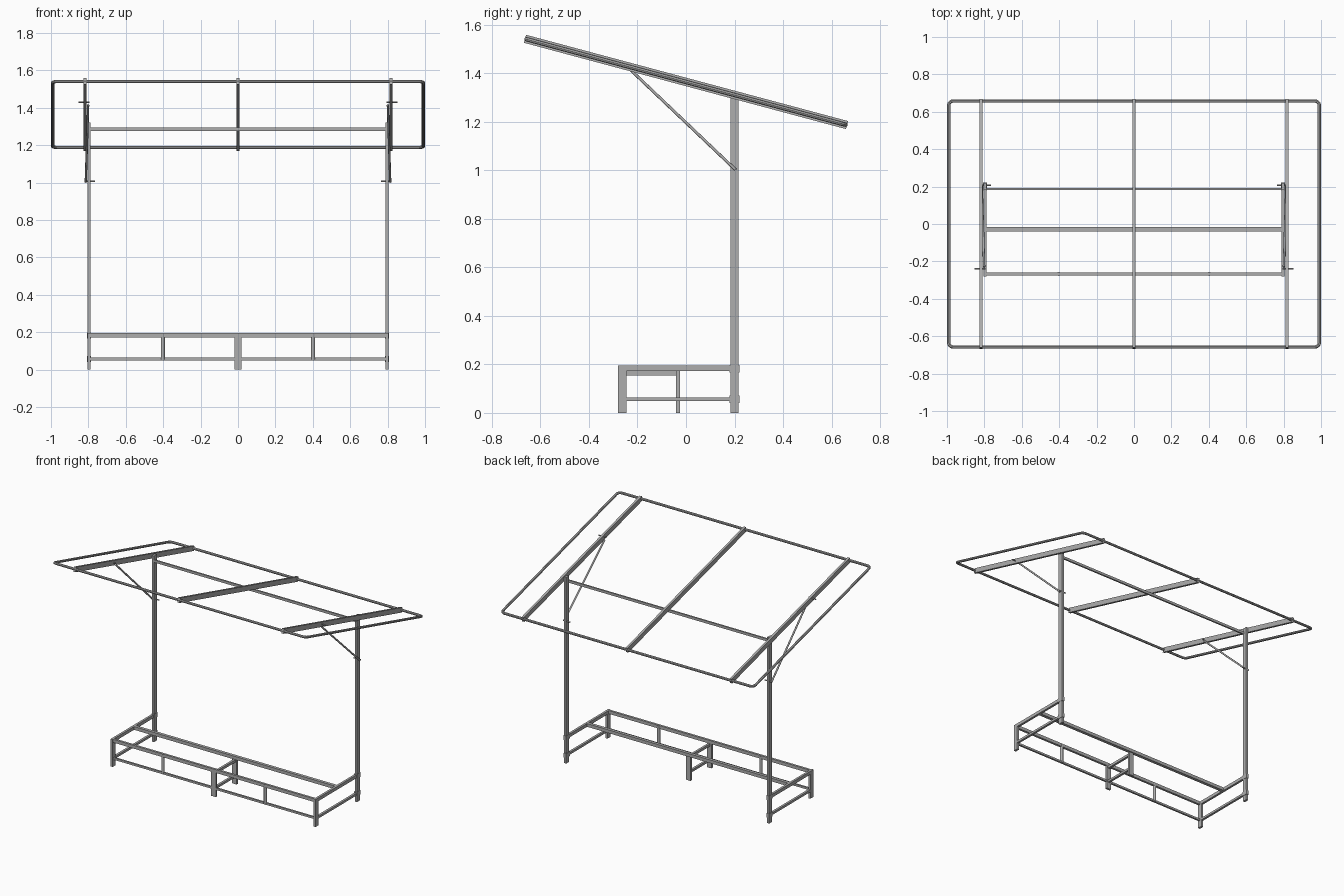
import bpy, bmesh, math
from mathutils import Matrix, Vector

cube = bpy.data.objects.get("Cube")
if cube:
    bpy.data.objects.remove(cube, do_unlink=True)

steel = bpy.data.materials.new("grey_steel")
steel.use_nodes = True
GREY = (0.42, 0.42, 0.42, 1)
steel.diffuse_color = GREY
steel.node_tree.nodes["Principled BSDF"].inputs["Base Color"].default_value = GREY


def add_object(name, bm):
    mesh = bpy.data.meshes.new(name)
    bm.to_mesh(mesh)
    bm.free()
    obj = bpy.data.objects.new(name, mesh)
    bpy.context.collection.objects.link(obj)
    mesh.materials.append(steel)
    return obj


def box(name, x, y, z, tilt=0):
    """Box from (min, max) ranges, optionally tilted about x."""
    bm = bmesh.new()
    bmesh.ops.create_cube(bm, size=1)
    size = [r[1] - r[0] for r in (x, y, z)]
    centre = Vector([(r[0] + r[1]) / 2 for r in (x, y, z)])
    bm.transform(Matrix.Translation(centre) @ Matrix.Rotation(tilt, 4, 'X')
                 @ Matrix.Diagonal((*size, 1)))
    return add_object(name, bm)


def rod(name, start, end, radius, sides=12):
    """Round bar between two points."""
    a, b = Vector(start), Vector(end)
    bm = bmesh.new()
    bmesh.ops.create_cone(bm, cap_ends=True, segments=sides, radius1=radius,
                          radius2=radius, depth=(b - a).length)
    turn = (b - a).to_track_quat('Z', 'Y').to_matrix().to_4x4()
    bm.transform(Matrix.Translation((a + b) / 2) @ turn)
    for f in bm.faces:
        f.smooth = len(f.verts) == 4
    return add_object(name, bm)


def around(c, width):
    return (c - width / 2, c + width / 2)


THIN, WIDE = 0.016, 0.034
SLOPE = math.radians(15)
ROOF_Z = 1.364
POST_X, POST_Y = 0.797, 0.2
FRONT_Y, BACK_Y = -0.267, -0.028
SEAT = (0.172, 0.195)
LOW = (0.048, 0.064)

# Roof: bent round tube around the edge
curve = bpy.data.curves.new("roof_edge_tube", 'CURVE')
curve.dimensions = '3D'
curve.bevel_depth = 0.009
curve.bevel_resolution = 2
half_x, half_y, bend = 0.991, 0.681, 0.025
points = []
for k, (sx, sy) in enumerate([(1, 1), (-1, 1), (-1, -1), (1, -1)]):
    for step in range(5):
        a = math.radians(90 * k + 22.5 * step)
        points.append((sx * (half_x - bend) + bend * math.cos(a),
                       sy * (half_y - bend) + bend * math.sin(a)))
spline = curve.splines.new('POLY')
spline.points.add(len(points) - 1)
for p, (u, v) in zip(spline.points, points):
    p.co = (u, v * math.cos(SLOPE), ROOF_Z - v * math.sin(SLOPE), 1)
spline.use_cyclic_u = True
curve.materials.append(steel)
edge = bpy.data.objects.new("roof_edge_tube", curve)
bpy.context.collection.objects.link(edge)
bpy.context.view_layer.objects.active = edge
edge.select_set(True)
bpy.ops.object.convert(target='MESH')
bpy.ops.object.shade_smooth_by_angle()

# Roof rafters
for name, x in (("right", -0.817), ("centre", 0), ("left", 0.817)):
    box(name + "_rafter", around(x, THIN), around(0, 1.374), around(ROOF_Z, WIDE), -SLOPE)

# Posts, bench ends and roof braces, mirrored
for name, s in (("right", -1), ("left", 1)):
    px = s * POST_X
    side = around(px, THIN)
    box(name + "_post", side, around(POST_Y, WIDE), (0, 1.32))
    box(name + "_front_leg", side, (-0.28, -0.246), (0, SEAT[1]))
    box(name + "_seat_end_rail", side, (-0.28, POST_Y), SEAT)
    box(name + "_low_end_rail", side, (-0.27, POST_Y), LOW)
    for label, z in (("upper", 0.182), ("lower", 0.056)):
        box(f"{name}_{label}_sleeve", around(px, 0.02), (0.18, 0.221), around(z, 0.032))
    rod(name + "_brace", (s * 0.814, 0.203, 1.003), (s * 0.801, -0.23, 1.415), 0.006)
    rod(name + "_brace_lower_bolt", (s * 0.765, 0.207, 1.006), (s * 0.82, 0.207, 1.006), 0.004)
    rod(name + "_brace_upper_bolt", (s * 0.795, -0.24, 1.43), (s * 0.853, -0.24, 1.43), 0.004)
    rod(name + "_bench_strut", (s * 0.402, FRONT_Y, 0.054), (s * 0.402, FRONT_Y, 0.19), 0.011)

# Long rails between the two sides
span = (-POST_X, POST_X)
box("top_crossbar", span, around(0.188, 0.011), around(1.285, 0.018))
box("seat_front_rail", span, around(FRONT_Y, THIN), SEAT)
box("seat_back_rail", span, around(BACK_Y, 0.022), SEAT)
box("low_front_rail", span, around(FRONT_Y, 0.013), around(0.057, 0.014))

# Centre support under the bench
for name, y in (("front", FRONT_Y), ("back", -0.033)):
    box("centre_" + name + "_leg", around(0, 0.036), around(y, THIN), (0, 0.173))
box("centre_upper_rail", around(0, THIN), (FRONT_Y, -0.033), (0.155, 0.173))
box("centre_lower_rail", around(0, THIN), (FRONT_Y, -0.033), LOW)
